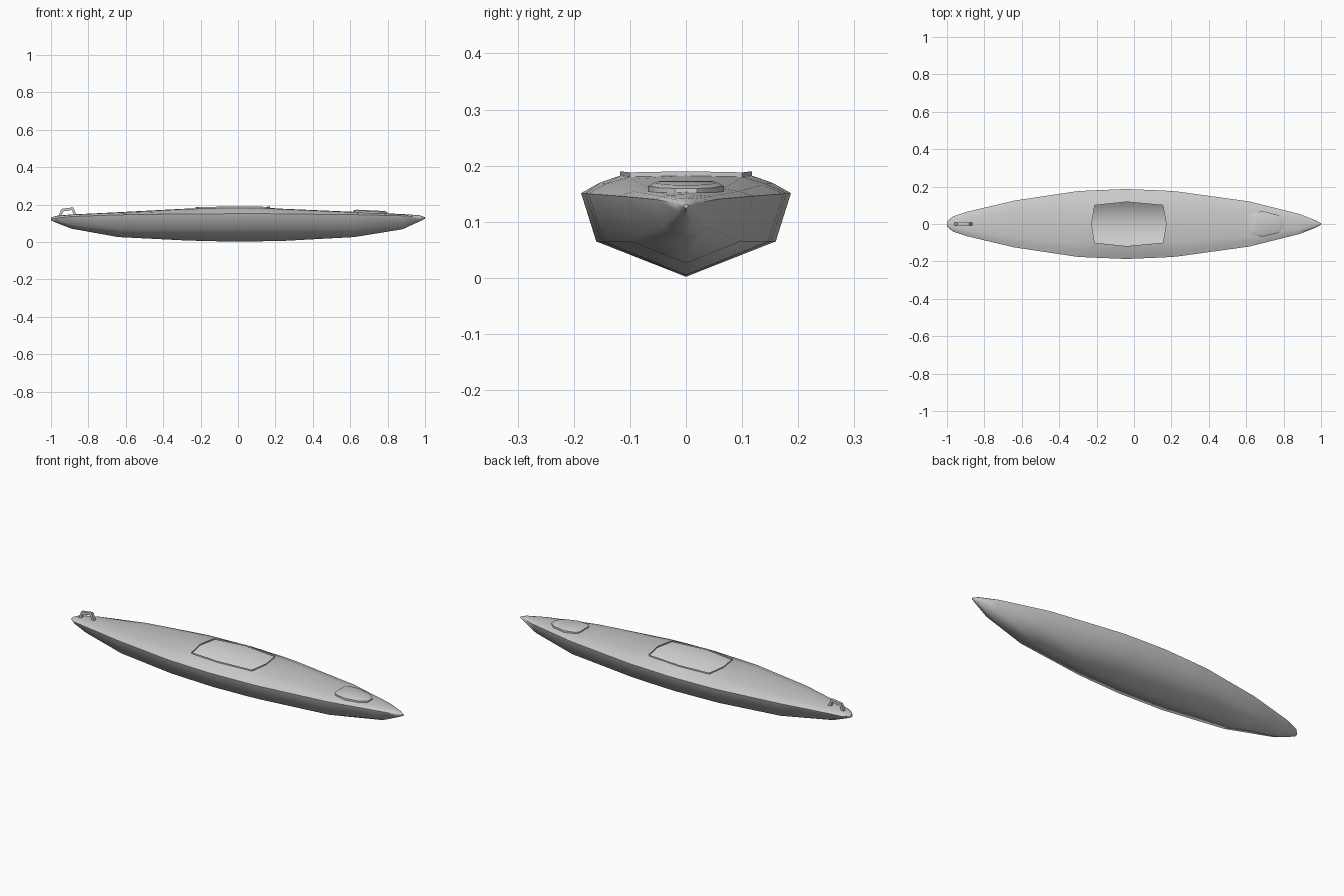
import bpy, bmesh, math
from mathutils import Vector

if "Cube" in bpy.data.objects:
    bpy.data.objects.remove(bpy.data.objects["Cube"])

def finish(bm, name, angle):
    bmesh.ops.recalc_face_normals(bm, faces=bm.faces[:])
    me = bpy.data.meshes.new(name)
    bm.to_mesh(me)
    bm.free()
    ob = bpy.data.objects.new(name, me)
    bpy.context.collection.objects.link(ob)
    for o in bpy.context.selected_objects:
        o.select_set(False)
    ob.select_set(True)
    bpy.context.view_layer.objects.active = ob
    bpy.ops.object.shade_smooth_by_angle(angle=math.radians(angle))
    return ob

# Hull stations: x, half beam, keel z, chine half width, chine z, sheer z, deck z
stations = [
    (-1.00, .012, .115, .010, .119, .124, .130),
    (-0.97, .040, .102, .028, .112, .128, .140),
    (-0.89, .066, .071, .046, .092, .136, .147),
    (-0.64, .125, .026, .097, .065, .145, .159),
    (-0.30, .176, .009, .149, .065, .150, .177),
    (-0.21, .180, .006, .153, .065, .150, .180),
    (-0.04, .187, .002, .160, .065, .151, .184),
    (0.155, .179, .004, .152, .065, .151, .182),
    (0.23, .174, .005, .147, .065, .150, .178),
    (0.62, .120, .026, .097, .065, .146, .161),
    (0.88, .055, .068, .040, .090, .140, .149),
    (0.97, .020, .109, .014, .118, .133, .143),
    (1.00, .004, .124, .003, .126, .129, .132),
]
rims = {5: .100, 6: .118, 7: .100}      # cockpit opening half widths
bulge = {5: -.017, 7: .017}             # curved ends of the opening

# Hull and deck shell with open cockpit
bm = bmesh.new()
rings = []
for i, (x, w, kz, cw, cz, sz, dz) in enumerate(stations):
    rim = rims.get(i, .55 * w)
    side = [(cw, cz), (w, sz), ((w + rim) / 2 + .006 * w, sz + .56 * (dz - sz)), (rim, dz - .002)]
    pts = [(x, 0, kz)] + [(x, y, z) for y, z in side]
    pts += [(x + bulge.get(i, 0), 0, dz)]
    pts += [(x, -y, z) for y, z in reversed(side)]
    rings.append([bm.verts.new(p) for p in pts])
n = len(rings[0])
hole = set()
for i in range(len(rings) - 1):
    for j in range(n):
        k = (j + 1) % n
        if i in (5, 6) and j in (4, 5):
            continue
        bm.faces.new((rings[i][j], rings[i][k], rings[i + 1][k], rings[i + 1][j]))
bm.faces.new(rings[0])
bm.faces.new(rings[-1])

# Cockpit coaming, a low raised lip around the opening
edges = [e for e in bm.edges if e.is_boundary]
new = bmesh.ops.extrude_edge_only(bm, edges=edges)["geom"]
for v in [g for g in new if isinstance(g, bmesh.types.BMVert)]:
    v.co.z += .008
bmesh.ops.delete(bm, geom=[v for v in bm.verts if not v.link_faces], context='VERTS')
finish(bm, "hull", 58)

# Hatch cover on the bow deck
half = [(.800, .020), (.770, .048), (.690, .068), (.630, .058), (.615, .042)]
outline = half + [(x, -y) for x, y in reversed(half)]
bm = bmesh.new()
loops = []
for s, z, slope in ((1, .140, 0), (1, .163, -.04), (.82, .169, -.04)):
    loops.append([bm.verts.new((.71 + (x - .71) * s, y * s, z + slope * (x - .71))) for x, y in outline])
m = len(outline)
for a, b in zip(loops, loops[1:]):
    for j in range(m):
        bm.faces.new((a[j], a[(j + 1) % m], b[(j + 1) % m], b[j]))
bm.faces.new(loops[-1])
bm.faces.new(loops[0])
finish(bm, "hatch_cover", 40)

# Carry handle on the stern deck: square bar swept along a bent path
path = [(-.952, .136), (-.940, .170), (-.884, .178), (-.870, .140)]
bm = bmesh.new()
loops = []
for i, p in enumerate(path):
    a = Vector(path[max(i - 1, 0)])
    b = Vector(path[min(i + 1, len(path) - 1)])
    t = (b - a).normalized()
    nx, nz = -t.y * .008, t.x * .008
    loops.append([bm.verts.new((p[0] + s * nx, y, p[1] + s * nz))
                  for s, y in ((1, -.007), (1, .007), (-1, .007), (-1, -.007))])
for a, b in zip(loops, loops[1:]):
    for j in range(4):
        bm.faces.new((a[j], a[(j + 1) % 4], b[(j + 1) % 4], b[j]))
bm.faces.new(loops[0])
bm.faces.new(loops[-1])
finish(bm, "carry_handle", 30)
